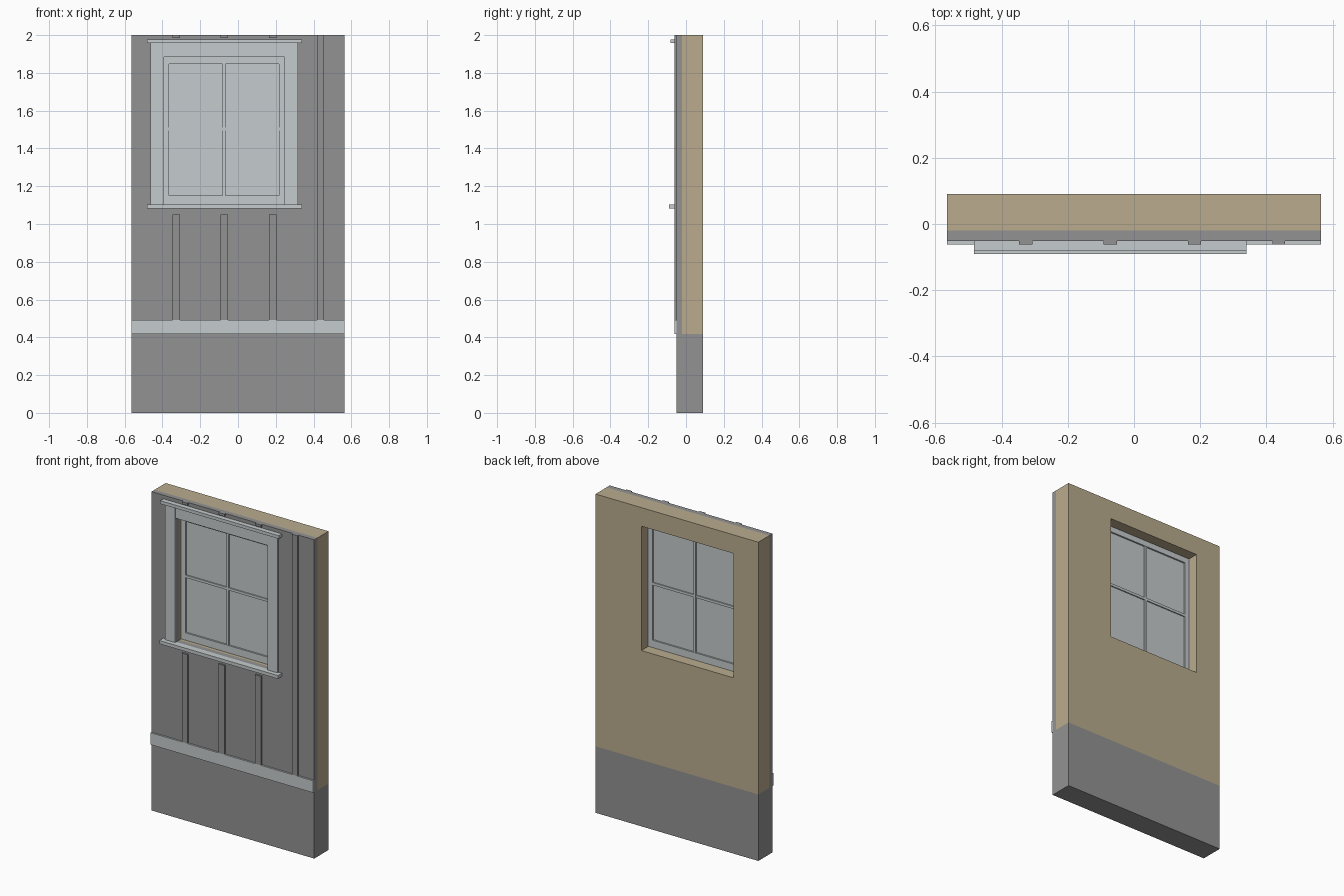
import bpy
import bmesh

cube = bpy.data.objects.get("Cube")
if cube:
    bpy.data.objects.remove(cube, do_unlink=True)


def material(name, rgb):
    mat = bpy.data.materials.new(name)
    mat.use_nodes = True
    color = (*rgb, 1.0)
    mat.diffuse_color = color
    mat.node_tree.nodes["Principled BSDF"].inputs["Base Color"].default_value = color
    return mat


GREY = material("grey siding", (0.29, 0.29, 0.29))
TRIM = material("pale trim", (0.56, 0.60, 0.61))
TAN = material("tan plaster", (0.49, 0.41, 0.27))


def finish(name, bm, mat):
    bmesh.ops.recalc_face_normals(bm, faces=bm.faces)
    mesh = bpy.data.meshes.new(name)
    bm.to_mesh(mesh)
    bm.free()
    mesh.materials.append(mat)
    obj = bpy.data.objects.new(name, mesh)
    bpy.context.scene.collection.objects.link(obj)
    return obj


def box(name, x, y, z, mat):
    """Box from (min, max) pairs on each axis."""
    bm = bmesh.new()
    bmesh.ops.create_cube(bm, size=1)
    for v in bm.verts:
        v.co = [lo + (c + 0.5) * (hi - lo) for c, (lo, hi) in zip(v.co, (x, y, z))]
    return finish(name, bm, mat)


def frame(name, outer, inner, y, mat):
    """Rectangular panel with a rectangular hole; rects are (x0, x1, z0, z1)."""
    bm = bmesh.new()

    def loop(rect, depth):
        x0, x1, z0, z1 = rect
        return [bm.verts.new((px, depth, pz))
                for px, pz in ((x0, z0), (x1, z0), (x1, z1), (x0, z1))]

    loops = [loop(outer, y[0]), loop(inner, y[0]), loop(inner, y[1]), loop(outer, y[1])]
    for a, b in zip(loops, loops[1:] + loops[:1]):
        for i in range(4):
            j = (i + 1) % 4
            bm.faces.new((a[i], a[j], b[j], b[i]))
    return finish(name, bm, mat)


HALF = 0.565          # half wall width
BASE = 0.417          # top of the foundation
FACE = -0.051         # front of the siding
MID = -0.073          # window centre line
opening = (MID - 0.32, MID + 0.32, 1.103, 1.883)
wall = (-HALF, HALF, BASE, 2.0)

# Wall layers and foundation
box("foundation", (-HALF, HALF), (FACE, 0.09), (0, BASE), GREY)
frame("inner_wall", wall, opening, (-0.02, 0.09), TAN)
frame("siding", wall, opening, (FACE, -0.02), GREY)
box("base_band", (-HALF, HALF), (-0.062, FACE), (BASE, 0.492), TRIM)

# Battens, interrupted by the window except for the last one
for i in range(3):
    x = -0.327 + i * 0.255
    span = (x - 0.02, x + 0.02)
    box(f"lower_batten_{i + 1}", span, (-0.062, FACE), (0.492, 1.05), GREY)
    box(f"upper_batten_{i + 1}", span, (-0.062, FACE), (1.985, 2.0), GREY)
box("full_batten", (0.418, 0.456), (-0.062, FACE), (0.492, 2.0), GREY)

# Window casing, head cap and sill
for side, name in ((-1, "right"), (1, "left")):
    xs = sorted((MID + side * 0.32, MID + side * 0.39))
    box(f"{name}_casing", xs, (-0.062, FACE), (1.103, 1.957), TRIM)
box("head_casing", opening[:2], (-0.060, FACE), (1.883, 1.957), TRIM)
box("head_cap", (MID - 0.41, MID + 0.413), (-0.081, FACE), (1.957, 1.977), TRIM)
box("sill", (MID - 0.41, MID + 0.413), (-0.09, FACE), (1.082, 1.103), TRIM)

# Sash, glazing bars and glass
glass = (MID - 0.291, MID + 0.291, 1.15, 1.848)
frame("sash", (opening[0], opening[1], 1.104, opening[3]), glass, (-0.003, 0.022), TRIM)
box("vertical_bar", (MID - 0.008, MID + 0.008), (0.0, 0.02), glass[2:], TRIM)
box("horizontal_bar", glass[:2], (0.001, 0.019), (1.494, 1.51), TRIM)
box("glass", glass[:2], (0.008, 0.012), glass[2:], TRIM)
